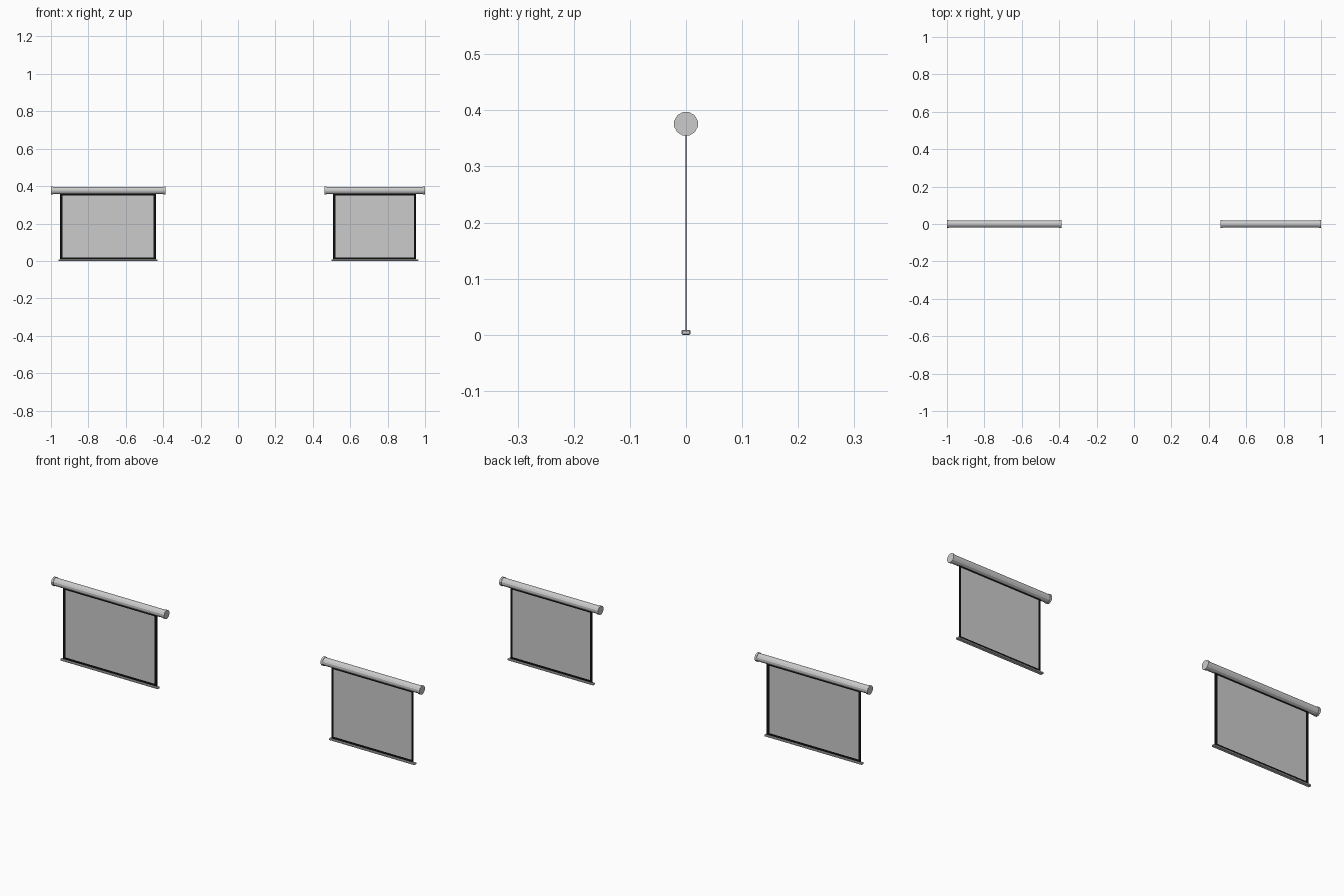
import bpy, bmesh, math
from mathutils import Matrix

if "Cube" in bpy.data.objects:
    bpy.data.objects.remove(bpy.data.objects["Cube"])

black = bpy.data.materials.new("black_border")
black.diffuse_color = (0.005, 0.005, 0.005, 1)
black.use_nodes = True
black.node_tree.nodes["Principled BSDF"].inputs["Base Color"].default_value = black.diffuse_color


def finish(name, bm):
    bmesh.ops.recalc_face_normals(bm, faces=bm.faces)
    me = bpy.data.meshes.new(name)
    bm.to_mesh(me)
    bm.free()
    ob = bpy.data.objects.new(name, me)
    bpy.context.collection.objects.link(ob)
    return ob


def rod(name, x0, x1, z, r, sides=12):
    # faceted cylinder lying along x, flat side up
    bm = bmesh.new()
    mat = (Matrix.Translation(((x0 + x1) / 2, 0, z))
           @ Matrix.Rotation(math.pi / 2, 4, 'Y')
           @ Matrix.Rotation(math.pi / sides, 4, 'Z'))
    bmesh.ops.create_cone(bm, cap_ends=True, segments=sides, radius1=r,
                          radius2=r, depth=x1 - x0, matrix=mat)
    return finish(name, bm)


def box(name, x0, x1, y, z0, z1, mat=None):
    bm = bmesh.new()
    m = (Matrix.Translation(((x0 + x1) / 2, 0, (z0 + z1) / 2))
         @ Matrix.Diagonal((x1 - x0, 2 * y, z1 - z0, 1)))
    bmesh.ops.create_cube(bm, size=1, matrix=m)
    ob = finish(name, bm)
    if mat:
        ob.data.materials.append(mat)
    return ob


def screen(side, tube, sheet, bar, border):
    zc, bottom, top = 0.376, 0.007, 0.362
    # roller housing with slightly wider end caps
    rod(side + "_housing", tube[0] + 0.008, tube[1] - 0.008, zc, 0.0195)
    rod(side + "_end_cap_a", tube[0], tube[0] + 0.01, zc, 0.0217)
    rod(side + "_end_cap_b", tube[1] - 0.01, tube[1], zc, 0.0217)
    # grey projection sheet
    a, b = sheet
    zi0, zi1 = 0.019, 0.35
    box(side + "_sheet", a + border, b - border, 0.001, zi0, zi1)
    # black border strips
    box(side + "_border_left", a, a + border, 0.001, bottom, top, black)
    box(side + "_border_right", b - border, b, 0.001, bottom, top, black)
    box(side + "_border_bottom", a + border, b - border, 0.001, bottom, zi0, black)
    box(side + "_border_top", a + border, b - border, 0.001, zi1, top, black)
    # weighted bottom bar
    ob = box(side + "_bottom_bar", bar[0], bar[1], 0.008, 0, 0.0085)
    bev = ob.modifiers.new("chamfer", 'BEVEL')
    bev.width, bev.segments = 0.0015, 1


screen("left", (-1.0, -0.387), (-0.951, -0.439), (-0.96, -0.43), 0.014)
screen("right", (0.463, 1.0), (0.509, 0.953), (0.499, 0.964), 0.011)
